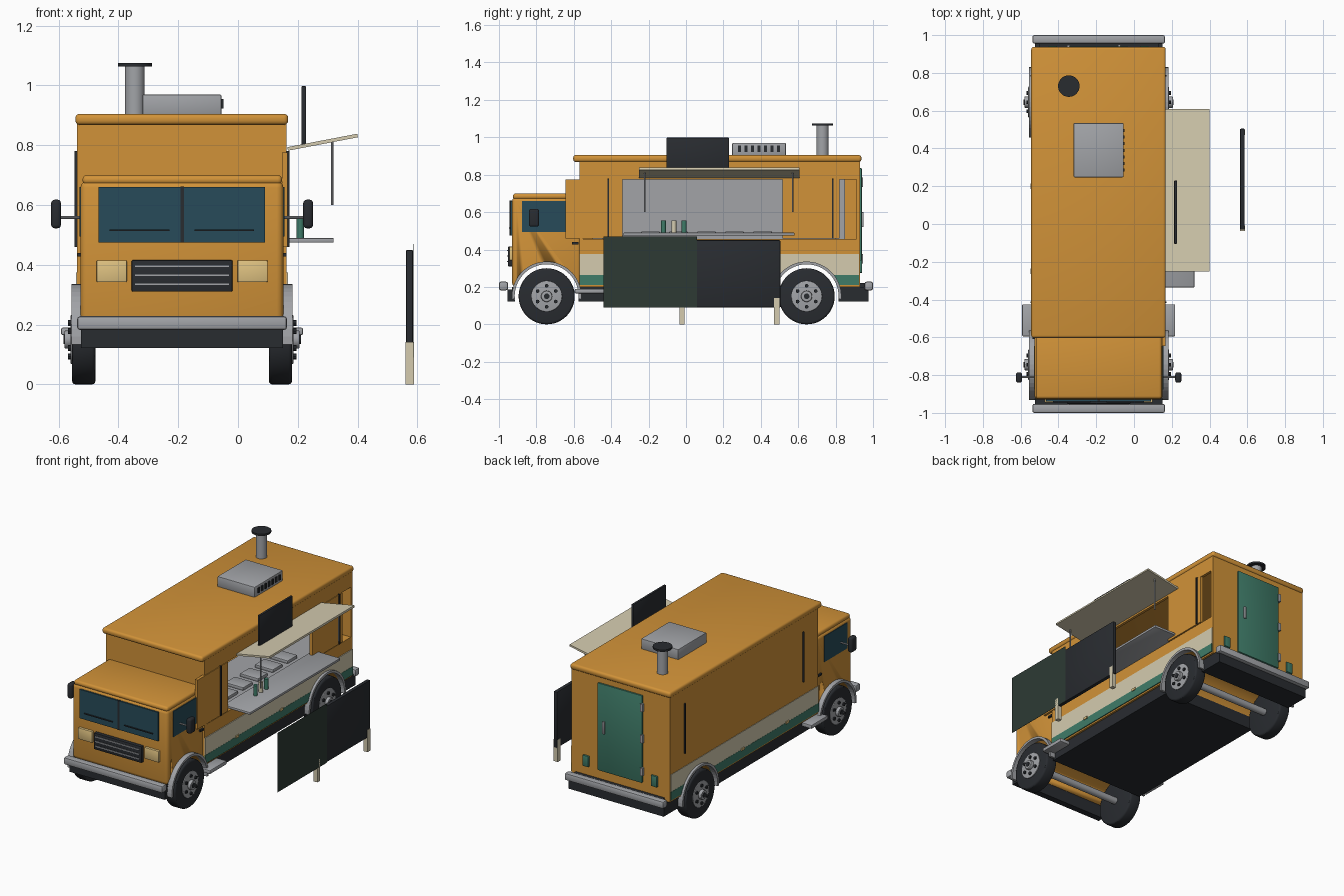
import bpy, bmesh, math
from mathutils import Vector

if "Cube" in bpy.data.objects:
    bpy.data.objects.remove(bpy.data.objects["Cube"])

CX = -0.187  # truck centre line


def mat(name, r, g, b):
    m = bpy.data.materials.new(name)
    m.diffuse_color = (r, g, b, 1)
    m.use_nodes = True
    m.node_tree.nodes["Principled BSDF"].inputs["Base Color"].default_value = m.diffuse_color
    return m


ORANGE = mat("orange_paint", .64, .29, .04)
GREEN = mat("green_paint", .05, .2, .14)
CREAM = mat("cream_paint", .66, .6, .43)
DARK = mat("dark_rubber", .022, .025, .03)
GLASS = mat("tinted_glass", .02, .07, .1)
MENU = mat("menu_green", .026, .042, .034)
LAMP = mat("lamp_lens", .74, .54, .22)
STEEL = mat("steel", .36, .37, .39)


def finish(ob, name, m):
    ob.name = name
    ob.data.materials.append(m)
    return ob


def box(name, x, y, z, m, bevel=0, segs=2):
    """Box from (min, max) pairs, with an optional rounded edge."""
    bpy.ops.mesh.primitive_cube_add(size=1)
    ob = finish(bpy.context.object, name, m)
    size = [b - a for a, b in (x, y, z)]
    mid = [(a + b) / 2 for a, b in (x, y, z)]
    for v in ob.data.vertices:
        v.co = [c * s for c, s in zip(v.co, size)]
    ob.location = mid
    if bevel:
        mod = ob.modifiers.new("bevel", 'BEVEL')
        mod.width, mod.segments = bevel, segs
        bpy.ops.object.modifier_apply(modifier="bevel")
        bpy.ops.object.shade_smooth_by_angle()
    return ob


def cyl(name, loc, r, depth, m, axis='Z', n=32, bevel=0):
    rot = {'X': (0, math.pi / 2, 0), 'Y': (math.pi / 2, 0, 0), 'Z': (0, 0, 0)}[axis]
    bpy.ops.mesh.primitive_cylinder_add(vertices=n, radius=r, depth=depth, location=loc, rotation=rot)
    ob = finish(bpy.context.object, name, m)
    if bevel:
        mod = ob.modifiers.new("bevel", 'BEVEL')
        mod.width, mod.segments = bevel, 3
        bpy.ops.object.modifier_apply(modifier="bevel")
    bpy.ops.object.shade_smooth_by_angle()
    return ob


def arch(name, x0, x1, y, z, r0, r1, m, n=24):
    """Half ring fender around a wheel."""
    bm = bmesh.new()
    rings = []
    for i in range(n + 1):
        a = math.radians(-5 + 190 * i / n)
        rings.append([bm.verts.new((x, y + r * math.cos(a), z + r * math.sin(a)))
                      for x, r in ((x0, r0), (x1, r0), (x1, r1), (x0, r1))])
    for a, b in zip(rings, rings[1:]):
        for k in range(4):
            bm.faces.new((a[k], a[(k + 1) % 4], b[(k + 1) % 4], b[k]))
    bm.faces.new(rings[0])
    bm.faces.new(rings[-1][::-1])
    bmesh.ops.recalc_face_normals(bm, faces=bm.faces)
    me = bpy.data.meshes.new(name)
    bm.to_mesh(me)
    bm.free()
    ob = bpy.data.objects.new(name, me)
    bpy.context.collection.objects.link(ob)
    return finish(ob, name, m)


WHEELS_Y = (-.745, .645)
SIDES = (("left", -1), ("right", 1))

# wheel well cutters
cutters = [cyl("well_cutter", (CX, y, .15), .172, 1.0, DARK, 'X', 40) for y in WHEELS_Y]
for c in cutters:
    c.hide_render = True


def cut(ob):
    bpy.context.view_layer.objects.active = ob
    for c in cutters:
        mod = ob.modifiers.new("well", 'BOOLEAN')
        mod.operation, mod.object, mod.solver = 'DIFFERENCE', c, 'EXACT'
        bpy.ops.object.modifier_apply(modifier=mod.name)


# chassis, lower body, cab
cut(box("chassis", (-.525, .15), (-.93, .975), (.122, .2), DARK))
cut(box("lower_body", (-.538, .162), (-.57, .93), (.2, .455), ORANGE))
cut(box("cab", (-.527, .152), (-.93, -.56), (.2, .68), ORANGE, .022, 3))
box("cab_roof", (-.52, .147), (-.925, -.56), (.668, .7), ORANGE, .014, 3)

# kitchen walls and roof
box("left_wall", (-.538, -.52), (-.57, .93), (.455, .88), ORANGE)
box("front_wall", (-.52, .162), (-.57, -.552), (.455, .88), ORANGE)
box("rear_wall", (-.52, .162), (.912, .93), (.455, .88), ORANGE)
box("right_upper_wall", (.145, .162), (-.552, .912), (.775, .88), ORANGE)
box("right_front_panel", (.147, .166), (-.645, -.34), (.46, .775), ORANGE)
box("right_rear_panel", (.147, .166), (.515, .82), (.46, .775), ORANGE)
box("roof", (-.544, .168), (-.603, .938), (.868, .905), ORANGE, .014, 3)
box("inner_back_panel", (-.52, -.505), (-.5, .85), (.456, .80), STEEL)

# side details, both sides
for side, s in SIDES:
    def sx(a, b):
        """Span measured outwards from the centre line."""
        return tuple(sorted((CX + s * a, CX + s * b)))
    cut(box(side + "_cream_stripe", sx(.33, .354), (-.57, .925), (.265, .375), CREAM))
    cut(box(side + "_green_stripe", sx(.33, .355), (-.57, .925), (.21, .265), GREEN))
    for y in (-.415, .785):
        box(side + "_trim_strip", sx(.345, .36), (y - .004, y + .004), (.46, .78), DARK)
    for y in (-.25, .2):
        box(side + "_marker_lamp", sx(.35, .36), (y - .015, y + .015), (.258, .273), LAMP)
    box(side + "_cab_window", sx(.33, .343), (-.877, -.645), (.495, .66), GLASS)
    box(side + "_door_handle", sx(.335, .35), (-.61, -.575), (.428, .44), DARK)
    box(side + "_step", sx(.33, .405), (-.595, -.425), (.165, .19), STEEL, .006)
    cyl(side + "_mirror_arm", (CX + s * .38, -.81, .558), .005, .09, STEEL, 'X', 10)
    box(side + "_mirror", sx(.405, .438), (-.84, -.785), (.522, .618), DARK, .012, 3)
    # wheels
    for end, y in zip(("front", "rear"), WHEELS_Y):
        n = side + "_" + end
        cyl(n + "_tyre", (CX + s * .329, y, .15), .15, .078, DARK, 'X', 48, .012)
        cyl(n + "_rim", (CX + s * .366, y, .15), .082, .014, STEEL, 'X', 32, .004)
        cyl(n + "_hub", (CX + s * .378, y, .15), .03, .03, STEEL, 'X', 24, .004)
        cyl(n + "_hub_cap", (CX + s * .394, y, .15), .015, .006, DARK, 'X', 16)
        for i in range(6):
            a = math.tau * (i + .5) / 6
            cyl(n + "_lug", (CX + s * .376, y + .056 * math.cos(a), .15 + .056 * math.sin(a)),
                .01, .012, DARK, 'X', 8)
        arch(n + "_fender", *sx(.335, .37), y, .15, .171, .186, STEEL)
for y in WHEELS_Y:
    cyl("axle", (CX, y, .15), .022, .62, STEEL, 'X', 20)

# bumpers
box("front_bumper", (-.538, .164), (-1, -.952), (.182, .228), STEEL, .01)
box("front_valance", (-.525, .15), (-.955, -.92), (.122, .185), DARK)
box("rear_bumper", (-.538, .164), (.955, 1), (.182, .228), STEEL, .01)
box("rear_bumper_mount", (-.5, .13), (.925, .96), (.185, .22), DARK)

# cab front
for x in ((-.466, -.192), (-.182, .09)):
    box("windscreen", x, (-.939, -.92), (.475, .66), GLASS)
    mid = sum(x) / 2
    box("wiper", (mid - .1, mid + .1), (-.946, -.938), (.513, .518), DARK)
box("windscreen_divider", (-.193, -.181), (-.943, -.92), (.475, .662), DARK)
for x in ((-.473, -.372), (-.002, .099)):
    box("headlight", x, (-.945, -.92), (.342, .415), LAMP, .004)
box("grille", (-.356, -.018), (-.952, -.92), (.31, .416), DARK, .005)
for z in (.335, .365, .395):
    box("grille_slat", (-.345, -.03), (-.957, -.945), (z - .003, z + .003), STEEL)

# rear door and lamps
box("rear_door", (-.345, -.03), (.925, .94), (.275, .835), GREEN, .004)
box("door_grip", (-.085, -.07), (.938, .95), (.52, .6), STEEL, .003)
for z in (.35, .56, .76):
    box("door_hinge", (-.355, -.338), (.925, .947), (z - .025, z + .025), STEEL)
for x in (-.43, .055):
    box("tail_lamp", (x - .022, x + .022), (.925, .942), (.275, .345), GREEN, .004)

# roof equipment
box("roof_vent_unit", (-.32, -.055), (.247, .535), (.9, .97), STEEL, .006)
for i in range(7):
    y = .285 + i * .035
    box("vent_slot", (-.058, -.049), (y - .008, y + .008), (.922, .955), DARK)
cyl("chimney", (-.345, .73, .98), .033, .17, STEEL)
cyl("chimney_cap", (-.345, .73, 1.069), .057, .012, DARK)

# serving counter, trays and bottles
box("serving_counter", (.13, .32), (-.335, .58), (.474, .49), STEEL, .004)
box("inner_counter", (-.2, .12), (-.45, .8), (.456, .476), STEEL)
for i in range(5):
    y = -.19 + i * .15
    box("food_tray", (-.03, .1), (y - .05, y + .05), (.476, .497), STEEL, .005)
for y, m in ((-.12, GREEN), (-.065, CREAM), (-.01, GREEN)):
    cyl("sauce_bottle", (.208, y, .522), .013, .066, m, n=16)

# awning, tilted upwards, with hanging rods and top sign
awning = box("awning", (-.119, .119), (-.43, .43), (-.006, .006), CREAM)
awning.location = (.283, .178, .81)
awning.rotation_euler = (0, -math.atan2(.045, .235), 0)
for y in (-.22, .57):
    cyl("awning_rod", (.315, y, .706), .004, .212, STEEL, n=10)
box("roof_sign", (.212, .228), (-.105, .23), (.8, .998), DARK, .004)

# free standing menu board
box("board", (.561, .586), (-.03, .505), (.09, .45), DARK, .006)
box("menu_panel", (.5865, .588), (-.44, .06), (.09, .47), MENU)
for y in (-.022, .485):
    box("board_leg", (.56, .588), (y - .014, y + .014), (0, .142), CREAM)

for c in cutters:
    bpy.data.objects.remove(c)
